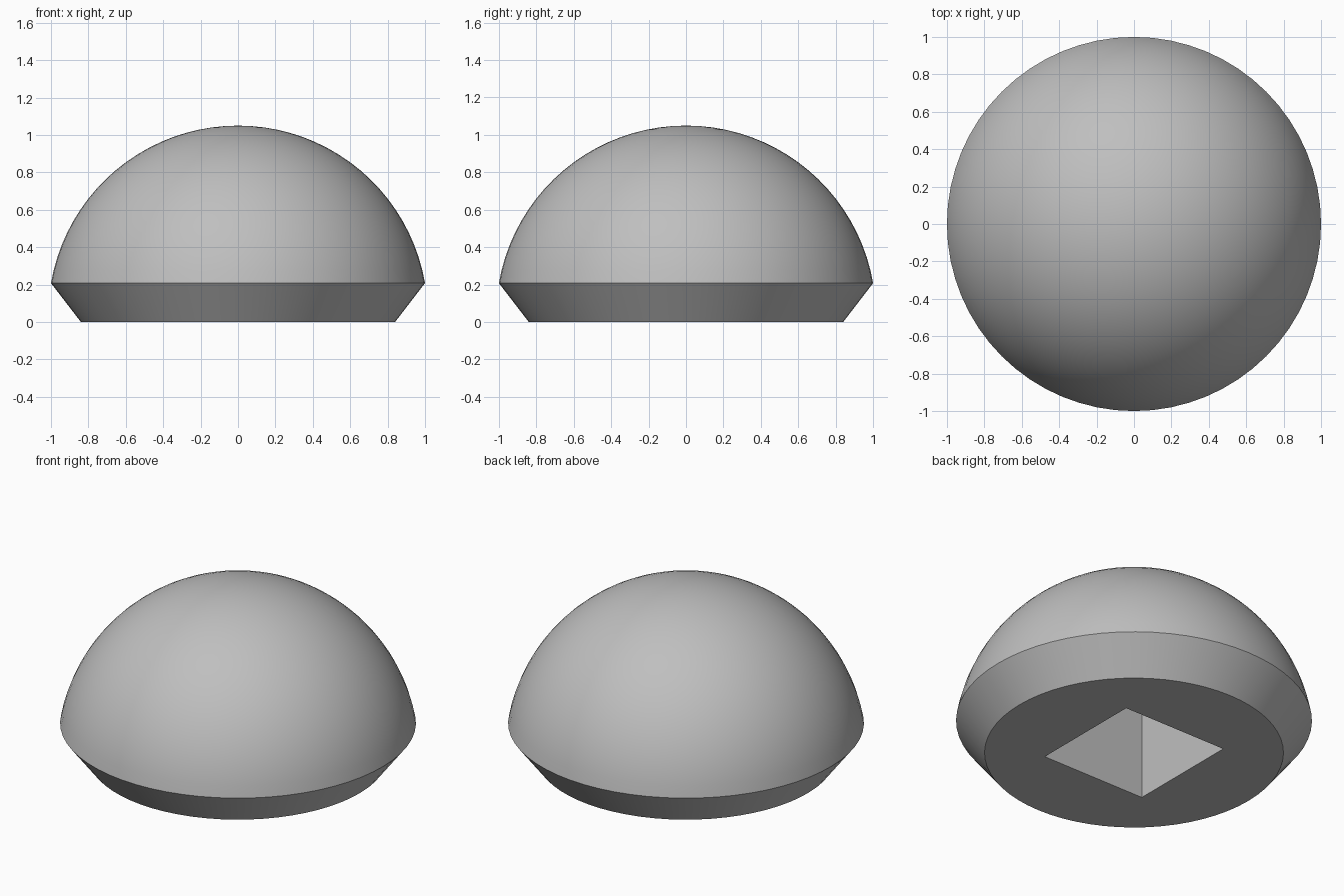
import bpy, bmesh, math

if "Cube" in bpy.data.objects:
    bpy.data.objects.remove(bpy.data.objects["Cube"])

SEGMENTS = 64
RIM_Z, TOP_Z, BASE_R = 0.208, 1.05, 0.84
HOLE_HALF, HOLE_DEPTH = 0.356, 0.71

grey = bpy.data.materials.new("neutral grey")
grey.diffuse_color = (0.52, 0.52, 0.52, 1)
grey.use_nodes = True
grey.node_tree.nodes["Principled BSDF"].inputs["Base Color"].default_value = grey.diffuse_color


def make_object(name, bm):
    bmesh.ops.recalc_face_normals(bm, faces=bm.faces)
    mesh = bpy.data.meshes.new(name)
    bm.to_mesh(mesh)
    bm.free()
    mesh.materials.append(grey)
    obj = bpy.data.objects.new(name, mesh)
    bpy.context.collection.objects.link(obj)
    return obj


# Profile: flat base, flared skirt, then a spherical cap
rise = TOP_Z - RIM_Z
radius = (1 + rise * rise) / (2 * rise)
centre_z = TOP_Z - radius
start = math.asin((RIM_Z - centre_z) / radius)
profile = [(0, 0), (BASE_R, 0)]
STEPS = 20
for i in range(STEPS):
    a = start + (math.pi / 2 - start) * i / STEPS
    profile.append((radius * math.cos(a), centre_z + radius * math.sin(a)))
profile.append((0, TOP_Z))

# Dome body, spun around the vertical axis
bm = bmesh.new()
verts = [bm.verts.new((r, 0, z)) for r, z in profile]
edges = [bm.edges.new(pair) for pair in zip(verts, verts[1:])]
bmesh.ops.spin(bm, geom=verts + edges, cent=(0, 0, 0), axis=(0, 0, 1),
               angle=math.tau, steps=SEGMENTS, use_duplicate=False)
bmesh.ops.remove_doubles(bm, verts=bm.verts, dist=1e-4)
dome = make_object("dome_body", bm)

# Square socket cutter, open at the underside
bm = bmesh.new()
bmesh.ops.create_cube(bm, size=1)
for v in bm.verts:
    v.co.x *= 2 * HOLE_HALF
    v.co.y *= 2 * HOLE_HALF
    v.co.z = HOLE_DEPTH if v.co.z > 0 else -0.2
cutter = make_object("socket_cutter", bm)
cutter.hide_render = True

# Cut the socket and apply it
cut = dome.modifiers.new("socket", 'BOOLEAN')
cut.operation = 'DIFFERENCE'
cut.solver = 'EXACT'
cut.object = cutter
bpy.context.view_layer.objects.active = dome
dome.select_set(True)
bpy.ops.object.modifier_apply(modifier=cut.name)
bpy.data.objects.remove(cutter)

# Smooth cap and skirt with crisp rim, base and socket edges
bpy.ops.object.shade_smooth_by_angle(angle=math.radians(30))
